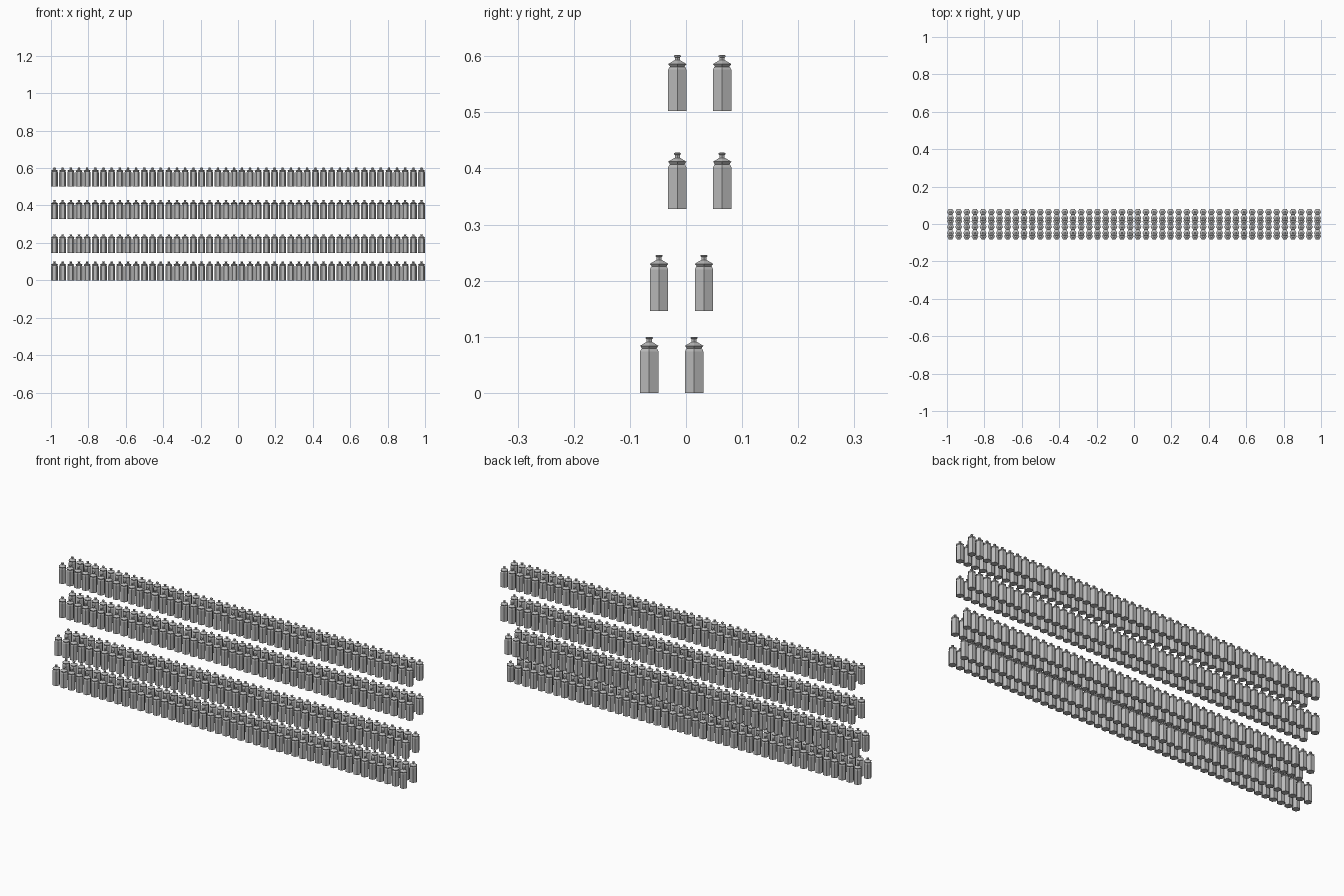
import bpy, bmesh, math

cube = bpy.data.objects.get("Cube")
if cube:
    bpy.data.objects.remove(cube, do_unlink=True)

grey = bpy.data.materials.new("plain grey")
grey.use_nodes = True
colour = (0.5, 0.5, 0.5, 1)
grey.diffuse_color = colour
grey.node_tree.nodes["Principled BSDF"].inputs["Base Color"].default_value = colour

SIDES = 6
HALF_GAP = 0.0205      # first bottle's distance from the centre
STEP = 0.04367         # distance between neighbouring bottles
PER_HALF = 23

# Bottle outline from base to knob: half depth across flats, height
PROFILE = [(0.0163, 0), (0.0163, 0.074), (0.0140, 0.079), (0.0125, 0.079),
           (0.0163, 0.084), (0.0065, 0.090), (0.0045, 0.091),
           (0.0045, 0.096), (0.0063, 0.097), (0.0063, 0.099), (0.0045, 0.1)]


def bottle_mesh():
    """Six-sided bottle with shoulder, flared cap, neck and knob."""
    bm = bmesh.new()
    rings = []
    for flat, z in PROFILE:
        r = flat / math.cos(math.pi / SIDES)
        rings.append([bm.verts.new((HALF_GAP + r * math.cos(math.tau * i / SIDES),
                                    r * math.sin(math.tau * i / SIDES), z))
                      for i in range(SIDES)])
    for low, high in zip(rings, rings[1:]):
        for i in range(SIDES):
            j = (i + 1) % SIDES
            bm.faces.new((low[i], low[j], high[j], high[i]))
    bm.faces.new(rings[0][::-1])
    bm.faces.new(rings[-1])
    mesh = bpy.data.meshes.new("bottle")
    bm.to_mesh(mesh)
    bm.free()
    mesh.materials.append(grey)
    return mesh


def bottle_row(name, mesh, y, z):
    """One full row: half is arrayed along x, then mirrored."""
    row = bpy.data.objects.new(name, mesh)
    row.location = (0, y, z)
    bpy.context.collection.objects.link(row)
    array = row.modifiers.new("repeat", 'ARRAY')
    array.count = PER_HALF
    array.use_relative_offset = False
    array.use_constant_offset = True
    array.constant_offset_displace = (STEP, 0, 0)
    mirror = row.modifiers.new("other half", 'MIRROR')
    mirror.use_mirror_merge = False


# Four shelf levels, each with a front and a back row
bottle = bottle_mesh()
LEVELS = [("bottom", -0.0655, 0), ("lower", -0.048, 0.146),
          ("upper", -0.0155, 0.328), ("top", -0.0155, 0.502)]
for level, y, z in LEVELS:
    bottle_row(level + "_front_bottles", bottle, y, z)
    bottle_row(level + "_back_bottles", bottle, y + 0.08, z)
